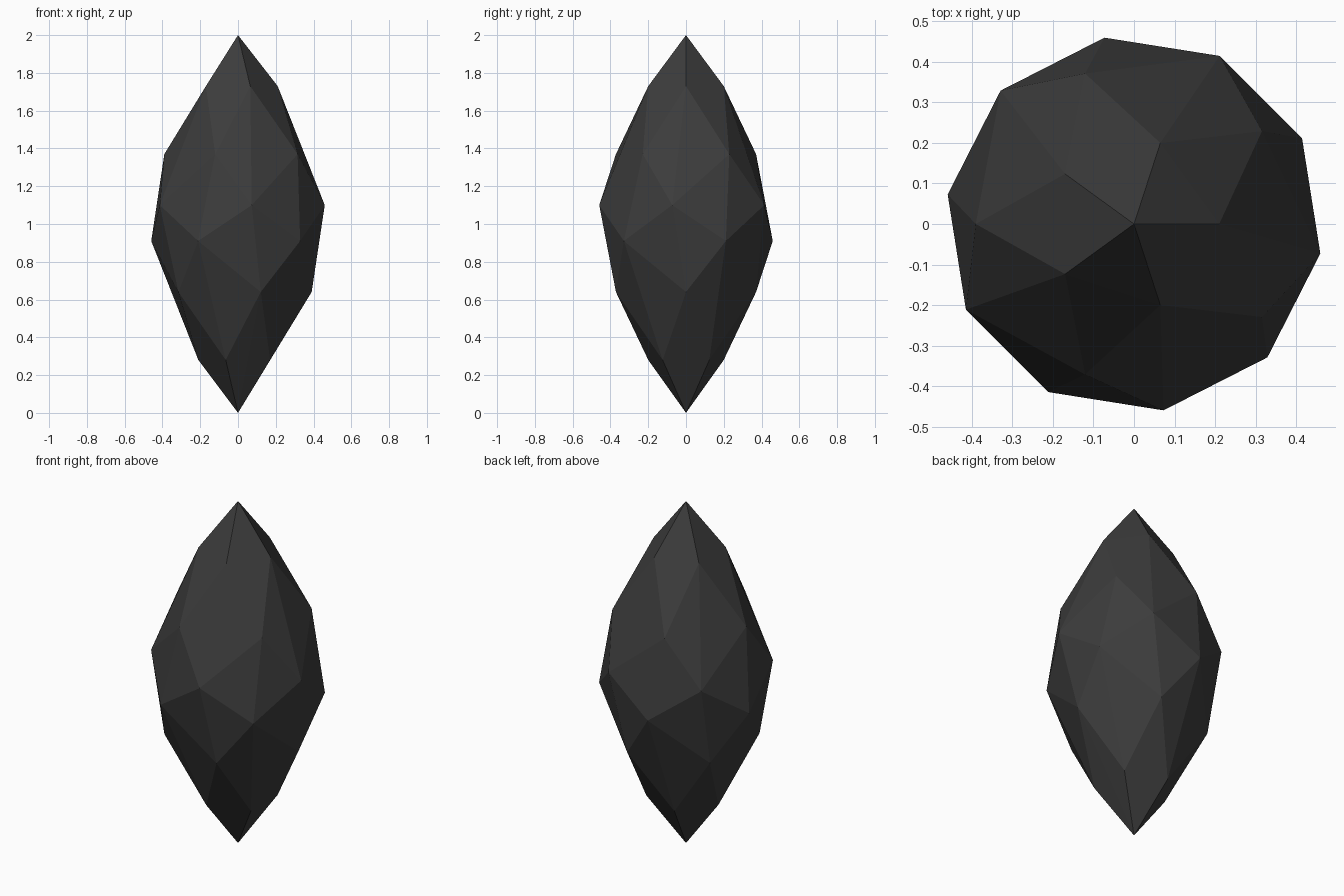
import bpy
import bmesh
from math import cos, sin, radians

cube = bpy.data.objects.get("Cube")
if cube:
    bpy.data.objects.remove(cube, do_unlink=True)

# Dark stone material
stone = bpy.data.materials.new("dark_grey_stone")
stone.use_nodes = True
colour = (0.045, 0.045, 0.045, 1)
stone.diffuse_color = colour
bsdf = stone.node_tree.nodes["Principled BSDF"]
bsdf.inputs["Base Color"].default_value = colour
bsdf.inputs["Roughness"].default_value = 0.8

# Five-sided rings of corners: radius, height, starting angle
RINGS = [
    (0.21, 1.73, 0),
    (0.39, 1.37, 36),
    (0.465, 1.10, -9),
    (0.465, 0.91, 27),
    (0.39, 0.64, 0),
    (0.21, 0.28, 36),
]

# Pointed crystal: two tips and twisted rings wrapped in a faceted skin
bm = bmesh.new()
for tip in (0, 2):
    bm.verts.new((0, 0, tip))
for radius, height, start in RINGS:
    for k in range(5):
        a = radians(start + 72 * k)
        bm.verts.new((radius * cos(a), radius * sin(a), height))
bmesh.ops.convex_hull(bm, input=bm.verts[:])
bmesh.ops.recalc_face_normals(bm, faces=bm.faces[:])

mesh = bpy.data.meshes.new("crystal")
bm.to_mesh(mesh)
bm.free()
mesh.materials.append(stone)
crystal = bpy.data.objects.new("crystal", mesh)
bpy.context.collection.objects.link(crystal)
